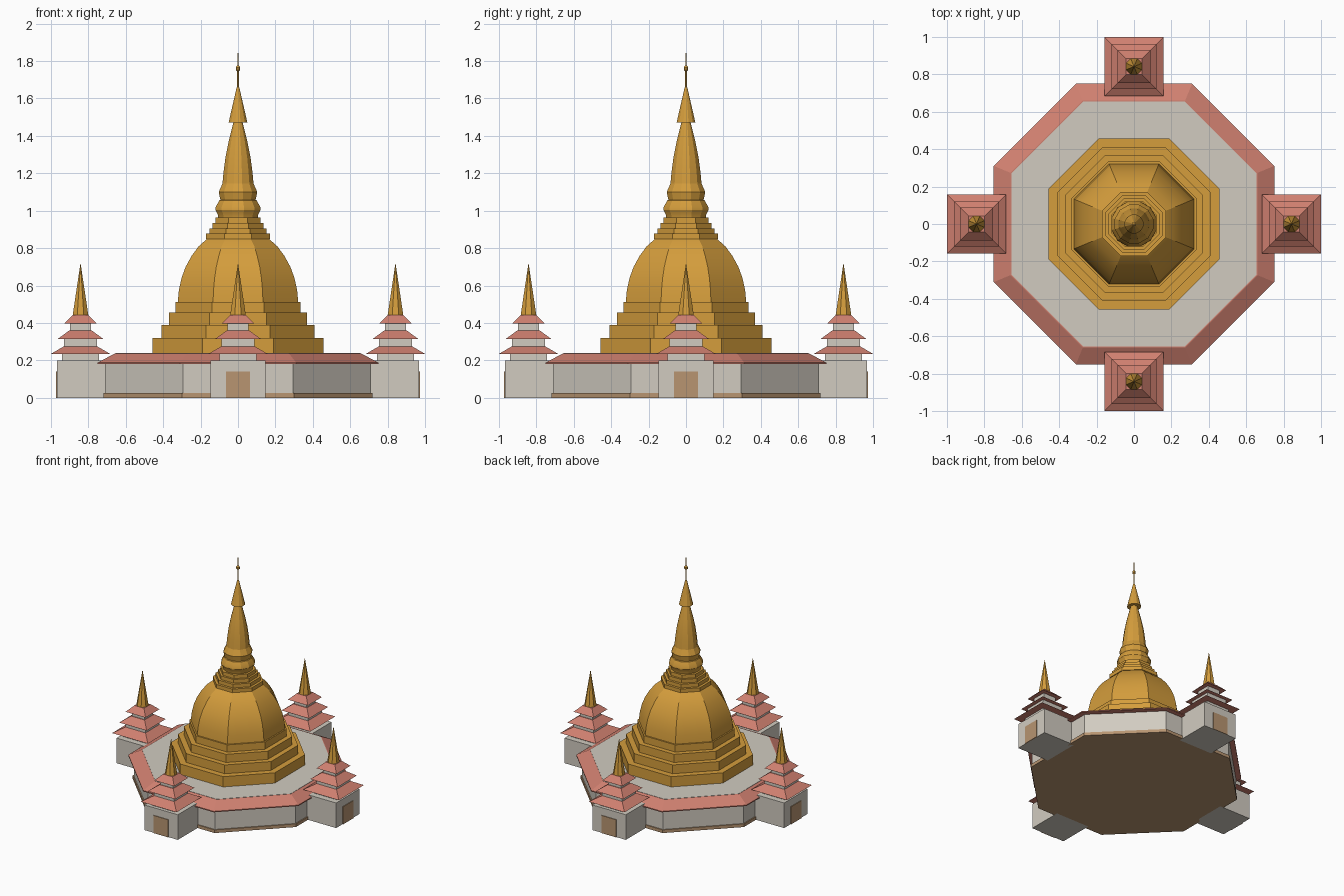
import bpy
from math import pi, cos, sin
from mathutils import Matrix

cube = bpy.data.objects.get("Cube")
if cube:
    bpy.data.objects.remove(cube, do_unlink=True)


def material(name, rgb):
    m = bpy.data.materials.new(name)
    m.use_nodes = True
    m.diffuse_color = (*rgb, 1)
    m.node_tree.nodes["Principled BSDF"].inputs["Base Color"].default_value = (*rgb, 1)
    return m


GOLD = material("gold", (0.66, 0.337, 0.045))
STONE = material("pale stone", (0.64, 0.60, 0.53))
TILE = material("red roof tile", (0.63, 0.216, 0.162))
WOOD = material("brown wood", (0.48, 0.30, 0.165))


def lathe(name, profile, sides, mat, place=Matrix(), closed=False, smooth=False):
    """Stack of regular polygons; each profile point is (flat-side radius, z)."""
    k = 1 / cos(pi / sides)
    verts = [(r * k * cos((i + 0.5) * 2 * pi / sides),
              r * k * sin((i + 0.5) * 2 * pi / sides), z)
             for r, z in profile for i in range(sides)]
    rows = len(profile)
    faces = []
    for j in range(rows if closed else rows - 1):
        a, b = j * sides, (j + 1) % rows * sides
        for i in range(sides):
            n = (i + 1) % sides
            faces.append((a + i, a + n, b + n, b + i))
    if not closed:
        faces.append(tuple(reversed(range(sides))))
        faces.append(tuple(range((rows - 1) * sides, rows * sides)))
    mesh = bpy.data.meshes.new(name)
    mesh.from_pydata(verts, [], faces)
    mesh.transform(place)
    mesh.materials.append(mat)
    obj = bpy.data.objects.new(name, mesh)
    bpy.context.collection.objects.link(obj)
    if smooth:
        bpy.ops.object.select_all(action="DESELECT")
        obj.select_set(True)
        bpy.context.view_layer.objects.active = obj
        bpy.ops.object.shade_smooth_by_angle(angle=0.45)
    return obj


def box(name, x, y, z, mat, place):
    """Box from (low, high) ranges along each axis."""
    size = [b - a for a, b in (x, y, z)]
    mid = [(a + b) / 2 for a, b in (x, y, z)]
    fit = Matrix.Translation(mid) @ Matrix.Diagonal((*size, 1))
    return lathe(name, [(0.5, -0.5), (0.5, 0.5)], 4, mat, place @ fit)


# Octagonal hall: plinth, wall, terrace and sloping eaves
lathe("plinth", [(0.72, 0), (0.72, 0.025)], 8, WOOD)
lathe("hall_wall", [(0.712, 0.025), (0.712, 0.19)], 8, STONE)
lathe("terrace", [(0.655, 0.18), (0.655, 0.238)], 8, STONE)
lathe("hall_eaves", [(0.65, 0.18), (0.75, 0.18), (0.75, 0.188), (0.66, 0.236), (0.65, 0.236)],
      8, TILE, closed=True)

# Stepped golden base
for i, (r, low, high) in enumerate([(0.457, 0.23, 0.32), (0.41, 0.32, 0.39),
                                    (0.37, 0.39, 0.455), (0.333, 0.455, 0.512)]):
    lathe(f"base_step_{i + 1}", [(r, low), (r, high)], 8, GOLD)

# Bell dome and the steps above it
lathe("bell_dome", [(0.322, 0.512), (0.316, 0.575), (0.302, 0.64), (0.28, 0.70),
                    (0.247, 0.76), (0.21, 0.81), (0.165, 0.85)], 8, GOLD, smooth=True)
for i, r in enumerate([0.172, 0.153, 0.135, 0.12]):
    z = 0.848 + i * 0.029
    lathe(f"neck_step_{i + 1}", [(r, z), (r, z + 0.029)], 8, GOLD)

# Ringed neck, tapering spire, crown and finial
lathe("ringed_neck", [(0.105, 0.96), (0.108, 0.98), (0.121, 1.005), (0.119, 1.02),
                      (0.1, 1.055), (0.094, 1.058), (0.103, 1.10), (0.083, 1.145)],
      12, GOLD, smooth=True)
lathe("spire", [(0.083, 1.145), (0.077, 1.21), (0.067, 1.285), (0.05, 1.37), (0.024, 1.475)],
      12, GOLD, smooth=True)
lathe("crown", [(0.05, 1.472), (0.007, 1.66)], 12, GOLD)
lathe("finial_rod", [(0.005, 1.65), (0.003, 1.842)], 8, GOLD)
lathe("finial_ball", [(0.004, 1.745), (0.012, 1.753), (0.012, 1.767), (0.004, 1.777)], 8, GOLD)

# Four gate pavilions, one on each side
for side, turn in zip(("front", "left", "back", "right"), range(4)):
    spin = Matrix.Rotation(turn * pi / 2, 4, "Z")
    centre = spin @ Matrix.Translation((0, -0.842, 0))
    box(f"{side}_pavilion_body", (-0.147, 0.147), (-0.968, -0.69), (0, 0.2), STONE, spin)
    box(f"{side}_door", (-0.065, 0.065), (-0.973, -0.966), (0, 0.14), WOOD, spin)
    lathe(f"{side}_pavilion_neck", [(0.1, 0.2), (0.1, 0.24)], 4, STONE, centre)
    # Tiered roofs with a short wall between each
    for i, (eave, top, z) in enumerate([(0.158, 0.08, 0.235), (0.121, 0.06, 0.315),
                                        (0.088, 0.042, 0.397)]):
        lathe(f"{side}_roof_{i + 1}", [(eave, z), (top, z + 0.045)], 4, TILE, centre)
        if i < 2:
            wall = 0.088 - 0.033 * i
            lathe(f"{side}_tier_wall_{i + 1}", [(wall, z + 0.03), (wall, z + 0.085)],
                  4, STONE, centre)
    lathe(f"{side}_pavilion_spire", [(0.042, 0.44), (0.001, 0.715)], 8, GOLD, centre)
